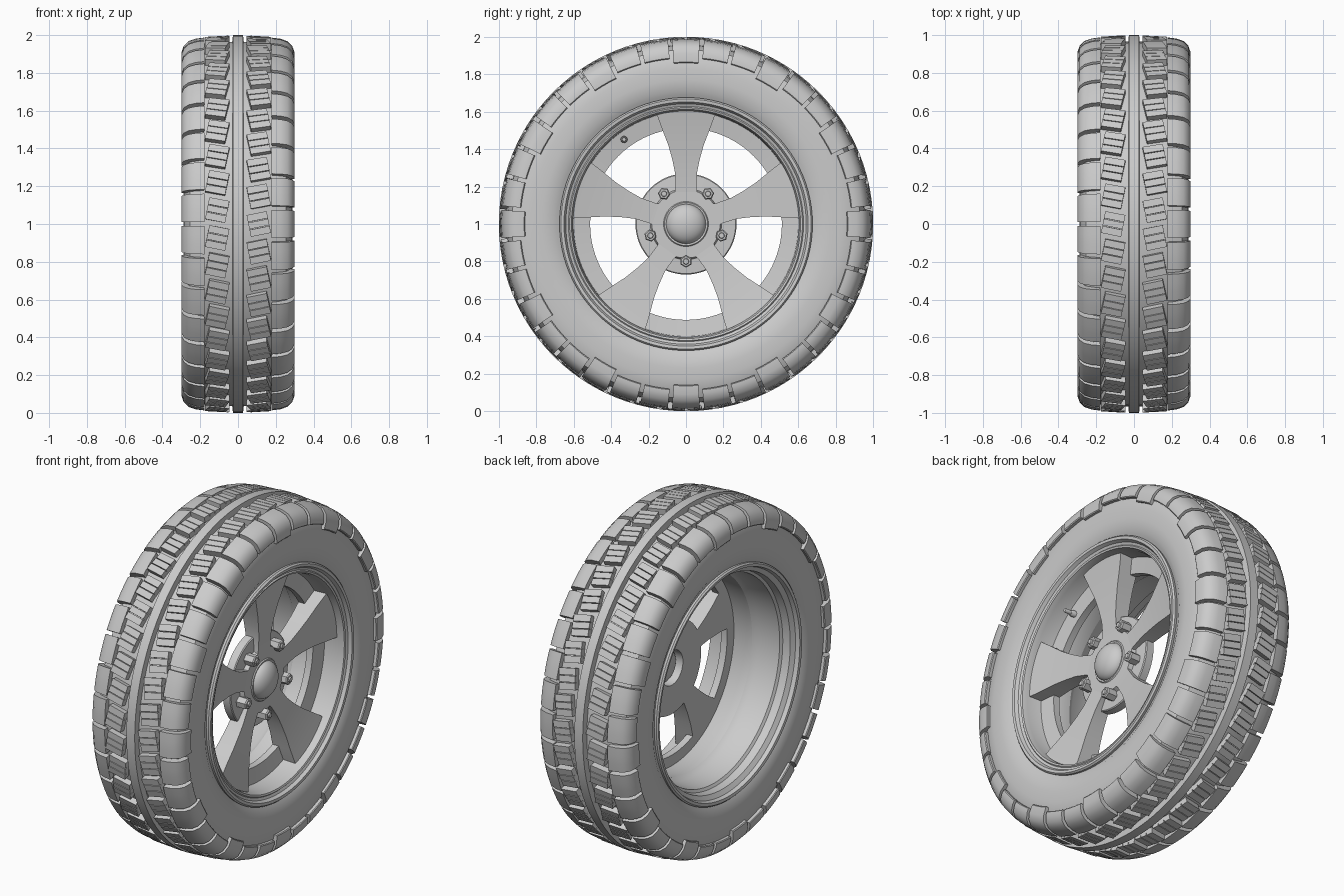
import bpy
import math
from math import sin, cos, pi, radians

cube = bpy.data.objects.get("Cube")
if cube:
    bpy.data.objects.remove(cube)

GREY = (0.6, 0.6, 0.6, 1)
grey = bpy.data.materials.new("plain grey")
grey.use_nodes = True
grey.diffuse_color = GREY
grey.node_tree.nodes["Principled BSDF"].inputs["Base Color"].default_value = GREY


def place(x, r, t):
    """Axle position, radius and angle to world space; angle 0 faces the front."""
    return (x, -r * cos(t), 1 + r * sin(t))


class Part:
    """Collects lofted solids, then becomes one named object."""

    def __init__(self, name):
        self.name, self.verts, self.faces = name, [], []

    def loft(self, loops, wrap=False):
        base, n, m = len(self.verts), len(loops[0]), len(loops)
        for loop in loops:
            self.verts += loop
        for i in range(m if wrap else m - 1):
            a, b = base + i * n, base + (i + 1) % m * n
            for j in range(n):
                k = (j + 1) % n
                self.faces.append((a + j, a + k, b + k, b + j))
        if not wrap:
            self.faces.append(tuple(base + j for j in reversed(range(n))))
            self.faces.append(tuple(base + (m - 1) * n + j for j in range(n)))

    def revolve(self, profile, steps=96):
        self.loft([[place(x, r, 2 * pi * i / steps) for x, r in profile]
                   for i in range(steps)], wrap=True)

    def finish(self, angle=32):
        mesh = bpy.data.meshes.new(self.name)
        mesh.from_pydata(self.verts, [], self.faces)
        mesh.materials.append(grey)
        obj = bpy.data.objects.new(self.name, mesh)
        bpy.context.collection.objects.link(obj)
        bpy.ops.object.select_all(action='DESELECT')
        obj.select_set(True)
        bpy.context.view_layer.objects.active = obj
        bpy.ops.object.mode_set(mode='EDIT')
        bpy.ops.mesh.select_all(action='SELECT')
        bpy.ops.mesh.normals_make_consistent(inside=False)
        bpy.ops.object.mode_set(mode='OBJECT')
        bpy.ops.object.shade_smooth_by_angle(angle=radians(angle))


# Tyre body with the centre rib
tyre = Part("tyre")
half = [(0.235, 0.63), (0.262, 0.665), (0.27, 0.69), (0.282, 0.71), (0.287, 0.77),
        (0.286, 0.83), (0.278, 0.885), (0.255, 0.93), (0.2, 0.953), (0.03, 0.965),
        (0.027, 1.0)]
tyre.revolve(half + [(-x, r) for x, r in reversed(half)])
tyre.finish()

# Shoulder lugs wrapping onto both sidewalls, every third one longer
LUGS = 36
for side, name in ((1, "left_shoulder_lugs"), (-1, "right_shoulder_lugs")):
    lugs = Part(name)
    for i in range(LUGS):
        foot = 0.86 if i % 3 == 0 else 0.885
        outline = [(0.18, 0.93), (0.178, 0.987), (0.225, 0.981), (0.262, 0.968),
                   (0.287, 0.944), (0.299, 0.91), (0.3, foot + 0.005),
                   (0.296, foot), (0.27, foot), (0.25, 0.91)]
        mid = 2 * pi * (i + (0 if side > 0 else 0.5)) / LUGS
        width = 0.87 * pi / LUGS
        lugs.loft([[place(side * x, r, mid + width * f) for x, r in outline]
                   for f in (-1, -0.33, 0.33, 1)])
    lugs.finish()

# Slanted inner tread blocks, each cut into three bars by narrow sipes
BLOCKS = 42
for side, name in ((1, "left_tread_blocks"), (-1, "right_tread_blocks")):
    blocks = Part(name)
    slant = 0.2 * side
    for i in range(BLOCKS):
        mid = 2 * pi * (i + (0 if side > 0 else 0.5)) / BLOCKS
        for lo, hi, top in ((-0.058, -0.021, 0.997), (-0.017, 0.017, 0.997),
                            (0.021, 0.058, 0.997), (-0.056, 0.056, 0.985)):
            loops = []
            for s in (lo, hi):
                loop = []
                for dx, r in ((-0.053, 0.94), (-0.053, top), (0.053, top - 0.006), (0.053, 0.94)):
                    dx *= side
                    loop.append(place(side * 0.11 + dx - slant * s, r, mid + s + slant * dx))
                loops.append(loop)
            blocks.loft(loops)
    blocks.finish(20)

# Rim barrel with stepped lips
rim = Part("rim")
rim.revolve([(0.255, 0.672), (0.28, 0.676), (0.289, 0.668), (0.287, 0.652), (0.268, 0.642),
             (0.262, 0.628), (0.268, 0.622), (0.264, 0.612), (0.235, 0.604), (0.13, 0.6),
             (0.09, 0.575), (-0.03, 0.572), (-0.06, 0.59), (-0.19, 0.6), (-0.2, 0.615),
             (-0.245, 0.62), (-0.262, 0.645), (-0.285, 0.652), (-0.288, 0.668),
             (-0.28, 0.676), (-0.255, 0.672), (-0.235, 0.635), (0.235, 0.635)])
rim.finish()

# Ledge ring that closes the windows on the outside
ledge = Part("rim_ledge")
ledge.revolve([(0.09, 0.512), (0.13, 0.512), (0.145, 0.61), (0.09, 0.61)])
ledge.finish()

# Five flared spokes, slightly dished
SPOKES = 5
spokes = Part("spokes")
for i in range(SPOKES):
    t = pi / 2 + 2 * pi * i / SPOKES
    loops = []
    for r, w in ((0.13, 0.066), (0.19, 0.056), (0.27, 0.058), (0.34, 0.072),
                 (0.42, 0.094), (0.5, 0.125), (0.56, 0.147), (0.608, 0.163)):
        front = 0.165 + 0.06 * (r / 0.6) ** 2
        loop = []
        for x, s in ((0.09, -w), (front, -w), (front, w), (0.09, w)):
            loop.append(place(x, math.hypot(r, s), t + math.atan2(s, r)))
        loops.append(loop)
    spokes.loft(loops)
spokes.finish()

# Hub with its lower bolt flange
hub = Part("hub")
hub.revolve([(0.09, 0.1), (0.172, 0.1), (0.176, 0.115), (0.17, 0.12), (0.17, 0.182),
             (0.145, 0.19), (0.14, 0.265), (0.135, 0.27), (0.09, 0.27)], 64)
hub.finish()

# Domed centre cap
cap = Part("centre_cap")
cap.loft([[place(0.165 + 0.065 * sin(a), 0.107 * cos(a), 2 * pi * j / 40) for j in range(40)]
          for a in [radians(d) for d in range(-88, 89, 8)]])
cap.finish(40)


def stud(part, radius, angle, size, x0, x1, sides):
    """A prism along the axle direction with a small chamfer at its tip."""
    _, cy, cz = place(0, radius, angle)
    part.loft([[(x, cy + size * k * cos(2 * pi * j / sides + angle),
                 cz + size * k * sin(2 * pi * j / sides + angle)) for j in range(sides)]
               for x, k in ((x0, 1), (x1 - 0.006, 1), (x1, 0.82))])


# Hexagonal wheel nuts with stud tips
nuts = Part("wheel_nuts")
for i in range(SPOKES):
    t = -pi / 2 + 2 * pi * i / SPOKES
    stud(nuts, 0.2, t, 0.033, 0.13, 0.205, 6)
    stud(nuts, 0.2, t, 0.016, 0.2, 0.212, 16)
nuts.finish()

# Tyre valve in the upper front window
valve = Part("valve")
stud(valve, 0.56, math.atan2(0.45, 0.33), 0.018, 0.12, 0.165, 16)
stud(valve, 0.56, math.atan2(0.45, 0.33), 0.012, 0.16, 0.205, 16)
valve.finish()
